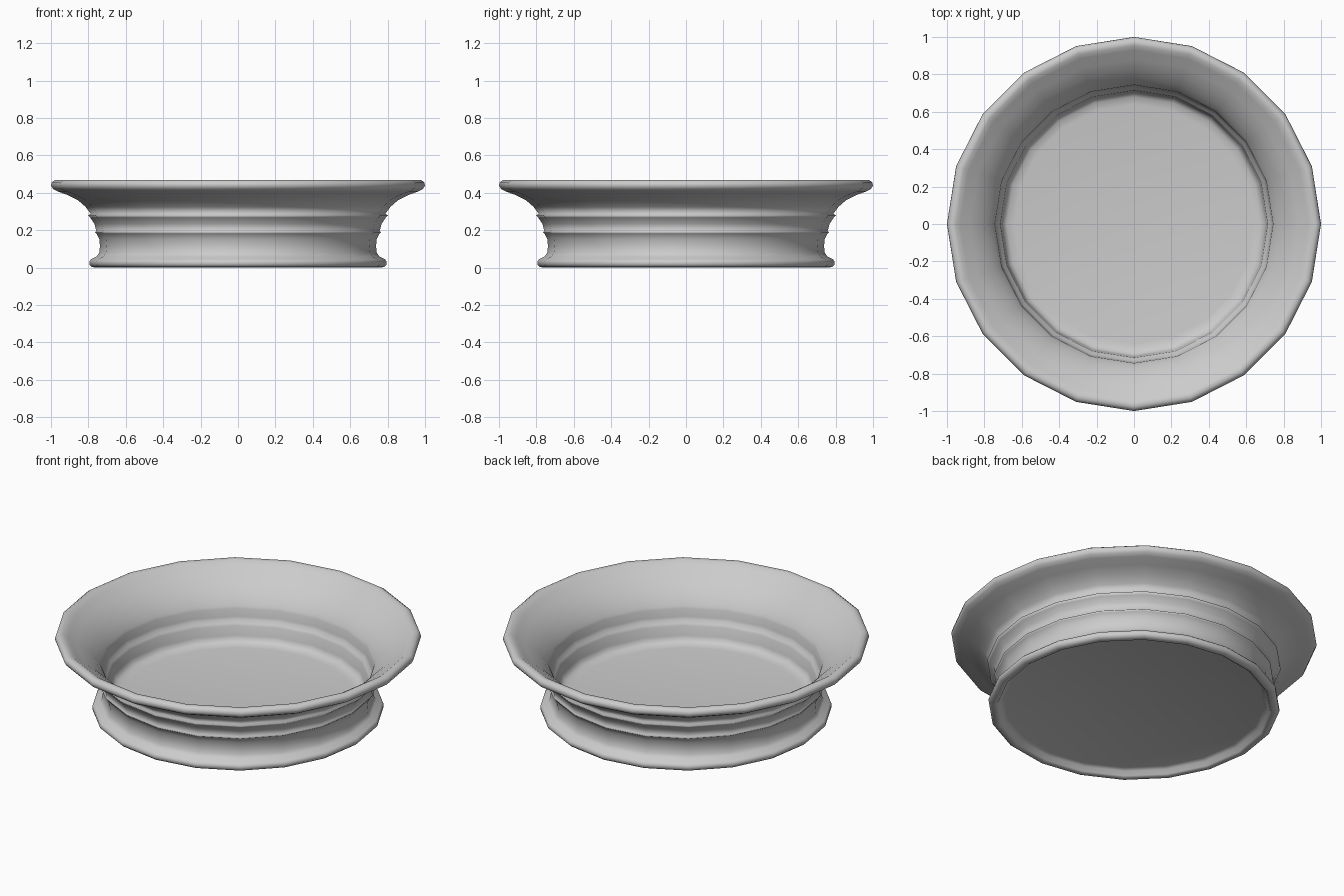
import bpy
import bmesh
from math import cos, sin, tau

cube = bpy.data.objects.get("Cube")
if cube:
    bpy.data.objects.remove(cube, do_unlink=True)

SIDES = 20

grey = bpy.data.materials.new("plain grey")
grey.use_nodes = True
colour = (0.6, 0.6, 0.6, 1)
grey.diffuse_color = colour
grey.node_tree.nodes["Principled BSDF"].inputs["Base Color"].default_value = colour

# Radius and height along each part of the section, from underside to floor
foot = [(0.71, 0.04), (0.735, 0.032), (0.745, 0.008), (0.758, 0.0), (0.782, 0.004),
        (0.795, 0.016), (0.795, 0.034), (0.785, 0.045), (0.755, 0.06), (0.742, 0.08)]
outer_wall = [(0.738, 0.115), (0.742, 0.155), (0.757, 0.183), (0.765, 0.19), (0.757, 0.195),
              (0.768, 0.235), (0.79, 0.268), (0.803, 0.28), (0.787, 0.287)]
flare = [(0.815, 0.325), (0.855, 0.36), (0.91, 0.388), (0.965, 0.408)]
rim = [(0.99, 0.422), (1.0, 0.44), (0.995, 0.458), (0.978, 0.469), (0.955, 0.466)]
inner_wall = [(0.93, 0.448), (0.88, 0.418), (0.83, 0.38), (0.785, 0.335), (0.76, 0.3),
              (0.75, 0.283), (0.744, 0.27), (0.74, 0.225), (0.735, 0.207), (0.722, 0.193),
              (0.715, 0.18), (0.708, 0.125)]
floor = [(0.7, 0.102), (0.68, 0.089), (0.64, 0.083)]


def lathe(name, points):
    """Spin a profile into a closed, faceted round body."""
    bm = bmesh.new()
    rings = [[bm.verts.new((r * cos(tau * i / SIDES), r * sin(tau * i / SIDES), z))
              for i in range(SIDES)] for r, z in points]
    for low, high in zip(rings, rings[1:]):
        for i in range(SIDES):
            j = (i + 1) % SIDES
            bm.faces.new((low[i], low[j], high[j], high[i]))
    bm.faces.new(reversed(rings[0]))
    bm.faces.new(rings[-1])
    for face in bm.faces:
        face.smooth = True
    mesh = bpy.data.meshes.new(name)
    bm.to_mesh(mesh)
    bm.free()
    mesh.materials.append(grey)
    obj = bpy.data.objects.new(name, mesh)
    bpy.context.collection.objects.link(obj)
    return obj


lathe("flared_dish", foot + outer_wall + flare + rim + inner_wall + floor)
